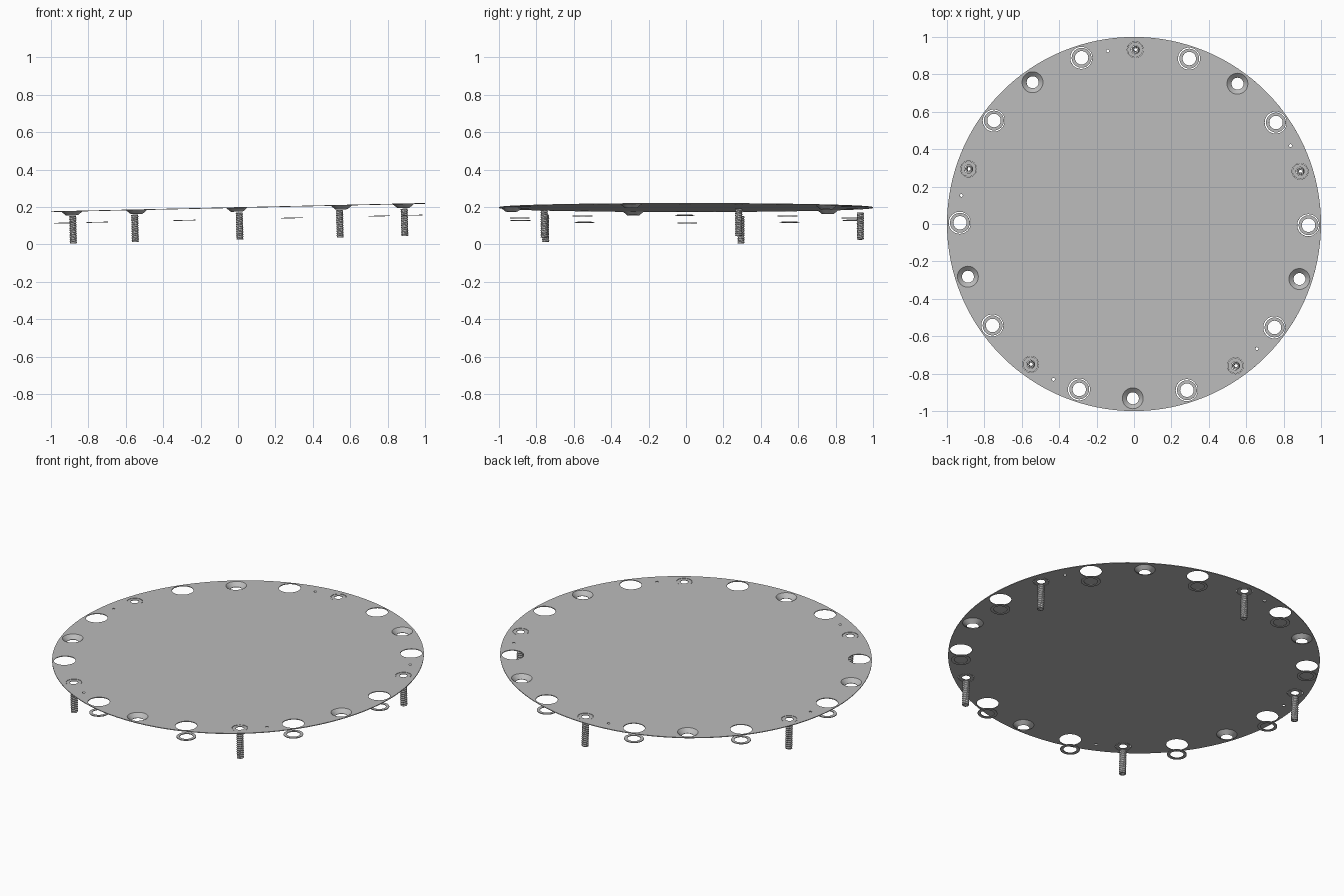
import bpy, bmesh, math
from mathutils import Matrix, Vector

if "Cube" in bpy.data.objects:
    bpy.data.objects.remove(bpy.data.objects["Cube"])

TURN = math.radians(-0.4)      # slight twist of the bolt pattern
BOLT_R = 0.932                 # bolt circle radius
THICK = 0.004
TILT = Matrix.Translation((0, 0, 0.197)) @ Matrix.Rotation(-math.atan(0.0222), 4, 'Y')

metal = bpy.data.materials.new("grey metal")
metal.use_nodes = True
grey = (0.5, 0.5, 0.5, 1)
metal.diffuse_color = grey
metal.node_tree.nodes["Principled BSDF"].inputs["Base Color"].default_value = grey


def on_circle(angle, radius=BOLT_R):
    a = math.radians(angle) + TURN
    return Vector((radius * math.cos(a), radius * math.sin(a), 0))


def finish(name, mesh, place=Vector((0, 0, 0)), smooth=True):
    mesh.transform(TILT @ Matrix.Translation(place))
    mesh.materials.clear()
    mesh.materials.append(metal)
    obj = bpy.data.objects.new(name, mesh)
    bpy.context.collection.objects.link(obj)
    if smooth:
        bpy.ops.object.select_all(action='DESELECT')
        obj.select_set(True)
        bpy.context.view_layer.objects.active = obj
        bpy.ops.object.shade_smooth_by_angle(angle=math.radians(35))
    return obj


def lathe(profile, seg=32, closed=True, wave=None):
    """Revolve (radius, z) points; wave(angle, radius, z) may alter the radius."""
    bm = bmesh.new()
    rings = []
    for r, z in profile:
        ring = []
        for i in range(seg):
            a = math.tau * i / seg
            rad = wave(a, r, z) if wave else r
            ring.append(bm.verts.new((rad * math.cos(a), rad * math.sin(a), z)))
        rings.append(ring)
    pairs = list(zip(rings, rings[1:]))
    if closed:
        pairs.append((rings[-1], rings[0]))
    for lo, hi in pairs:
        for i in range(seg):
            j = (i + 1) % seg
            bm.faces.new((lo[i], lo[j], hi[j], hi[i]))
    bmesh.ops.recalc_face_normals(bm, faces=bm.faces)
    mesh = bpy.data.meshes.new("part")
    bm.to_mesh(mesh)
    bm.free()
    return mesh


def ring(inner, outer, z, thick):
    return lathe([(inner, z - thick), (outer, z - thick), (outer, z), (inner, z)])


# Round plate: filled outline with every hole as an inner loop
outline = bpy.data.curves.new("plate outline", 'CURVE')
outline.dimensions = '2D'
outline.fill_mode = 'BOTH'
outline.extrude = THICK / 2


def loop(center, radius, count):
    s = outline.splines.new('POLY')
    s.points.add(count - 1)
    s.use_cyclic_u = True
    for i, p in enumerate(s.points):
        a = math.tau * i / count
        p.co = (center.x + radius * math.cos(a), center.y + radius * math.sin(a), 0, 1)


HOLE = {0: 0.059, 1: 0.043, 2: 0.059, 3: 0.056}
loop(Vector((0, 0, 0)), 1.0, 128)
for k in range(20):
    loop(on_circle(18 * k), HOLE[k % 4], 32)
for k in range(5):
    loop(on_circle(27 + 72 * k, 0.936), 0.008, 12)
helper = bpy.data.objects.new("outline_helper", outline)
bpy.context.collection.objects.link(helper)
bpy.context.view_layer.update()
plate = bpy.data.meshes.new_from_object(helper.evaluated_get(bpy.context.evaluated_depsgraph_get()))
bpy.data.objects.remove(helper)
finish("round_plate", plate, smooth=False)

# Screw shaft: ridged tube whose radius follows a helix
PITCH, TOP, BOTTOM, ROWS = 0.012, -0.026, -0.172, 60


def thread(a, r, z):
    if r < 0.015:                                   # star-shaped drive socket
        return r * (1 + 0.25 * math.cos(6 * a))
    t = (z / PITCH - a / math.tau) % 1
    return r + 0.004 * abs(2 * t - 1)


shaft = [(0.016, TOP + (BOTTOM - TOP) * i / ROWS) for i in range(ROWS + 1)]
shaft += [(0.01, BOTTOM), (0.01, TOP)]

for k in range(20):
    spot = on_circle(18 * k)
    kind = k % 4
    if kind in (0, 2):
        # Loose washer hanging under a plain hole
        finish(f"washer_{k}", ring(0.036, 0.053, -0.060, 0.004), spot)
    elif kind == 1:
        # Screw with a thin collar set into the plate
        finish(f"screw_collar_{k}", ring(0.022, 0.041, 0.001, 0.003), spot)
        finish(f"screw_shaft_{k}", lathe(shaft, 24, True, thread), spot)
    else:
        # Countersunk dimple pressed down from the plate
        cup = [(0.056, 0.002), (0.032, -0.020), (0.032, -0.022), (0.056, -0.002)]
        finish(f"countersink_{k}", lathe(cup), spot)
